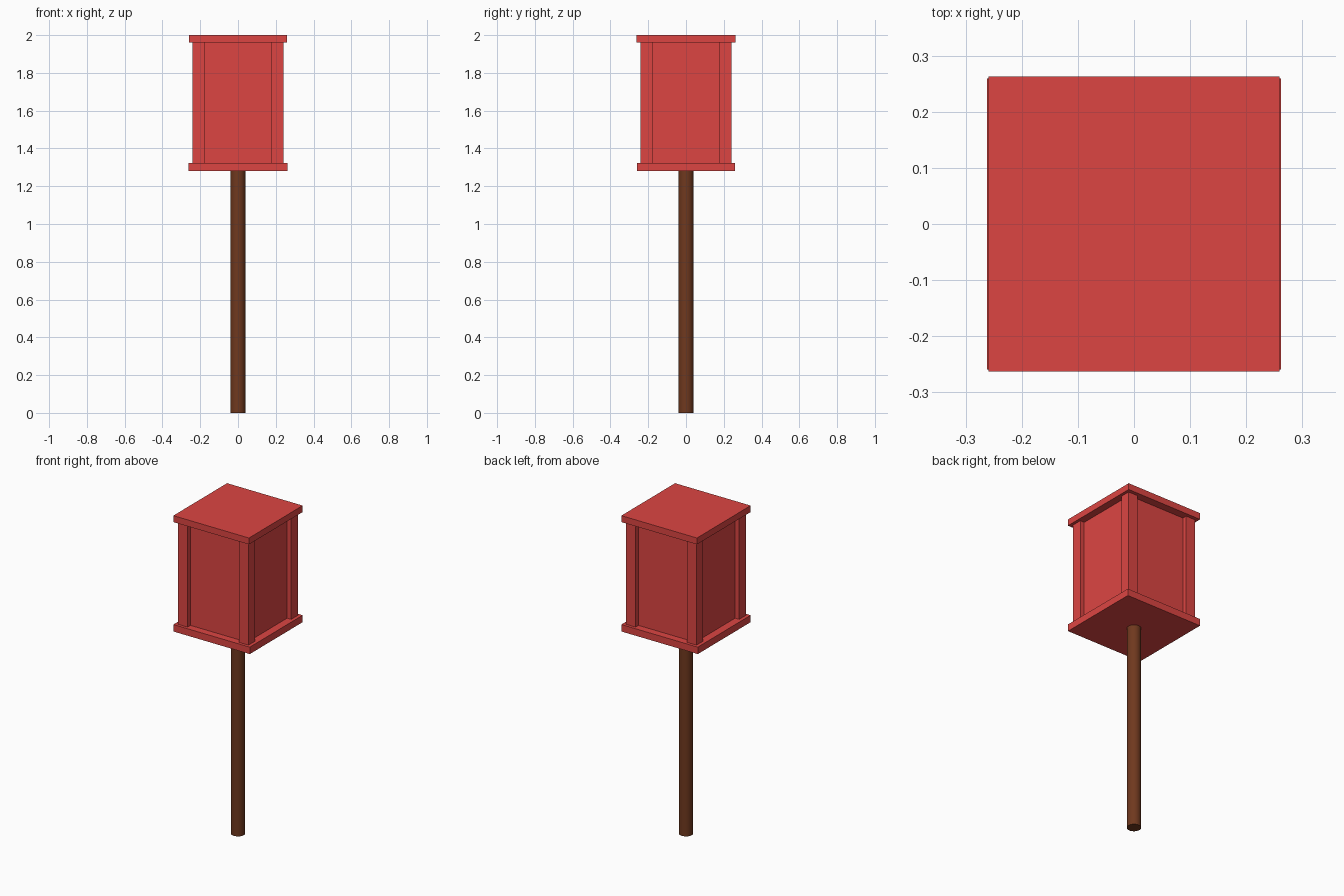
import bpy
from math import radians

if "Cube" in bpy.data.objects:
    bpy.data.objects.remove(bpy.data.objects["Cube"])


def material(name, color):
    mat = bpy.data.materials.new(name)
    mat.diffuse_color = (*color, 1)
    mat.use_nodes = True
    mat.node_tree.nodes["Principled BSDF"].inputs["Base Color"].default_value = mat.diffuse_color
    return mat


RED = material("red_paint", (0.72, 0.06, 0.055))
BROWN = material("brown_wood", (0.16, 0.04, 0.013))


def box(name, x, y, z):
    """Box spanning the given (min, max) ranges."""
    ranges = (x, y, z)
    bpy.ops.mesh.primitive_cube_add(size=1, location=[(a + b) / 2 for a, b in ranges])
    obj = bpy.context.object
    obj.name = name
    obj.scale = [b - a for a, b in ranges]
    bpy.ops.object.transform_apply(location=False, rotation=False, scale=True)
    obj.data.materials.append(RED)
    return obj


BASE_Z, FLOOR_Z, CEILING_Z, TOP_Z = 1.28, 1.323, 1.96, 2.0
OUTER, INNER, PANEL = 0.241, 0.177, 0.213

# Pole
bpy.ops.mesh.primitive_cylinder_add(vertices=32, radius=0.04, depth=BASE_Z,
                                    location=(0, 0, BASE_Z / 2))
pole = bpy.context.object
pole.name = "pole"
pole.data.materials.append(BROWN)
bpy.ops.object.shade_smooth_by_angle(angle=radians(30))

# Bottom and top plates
box("bottom_plate", (-0.262, 0.262), (-0.259, 0.259), (BASE_Z, FLOOR_Z))
box("top_plate", (-0.259, 0.259), (-0.263, 0.263), (CEILING_Z, TOP_Z))

# Recessed panels, as one body between the plates
box("panel_body", (-PANEL, PANEL), (-PANEL, PANEL), (FLOOR_Z, CEILING_Z))

# Corner posts
for sx, side in ((-1, "left"), (1, "right")):
    for sy, end in ((-1, "front"), (1, "back")):
        box(f"{end}_{side}_post",
            sorted((sx * INNER, sx * OUTER)), sorted((sy * INNER, sy * OUTER)),
            (FLOOR_Z, CEILING_Z))
